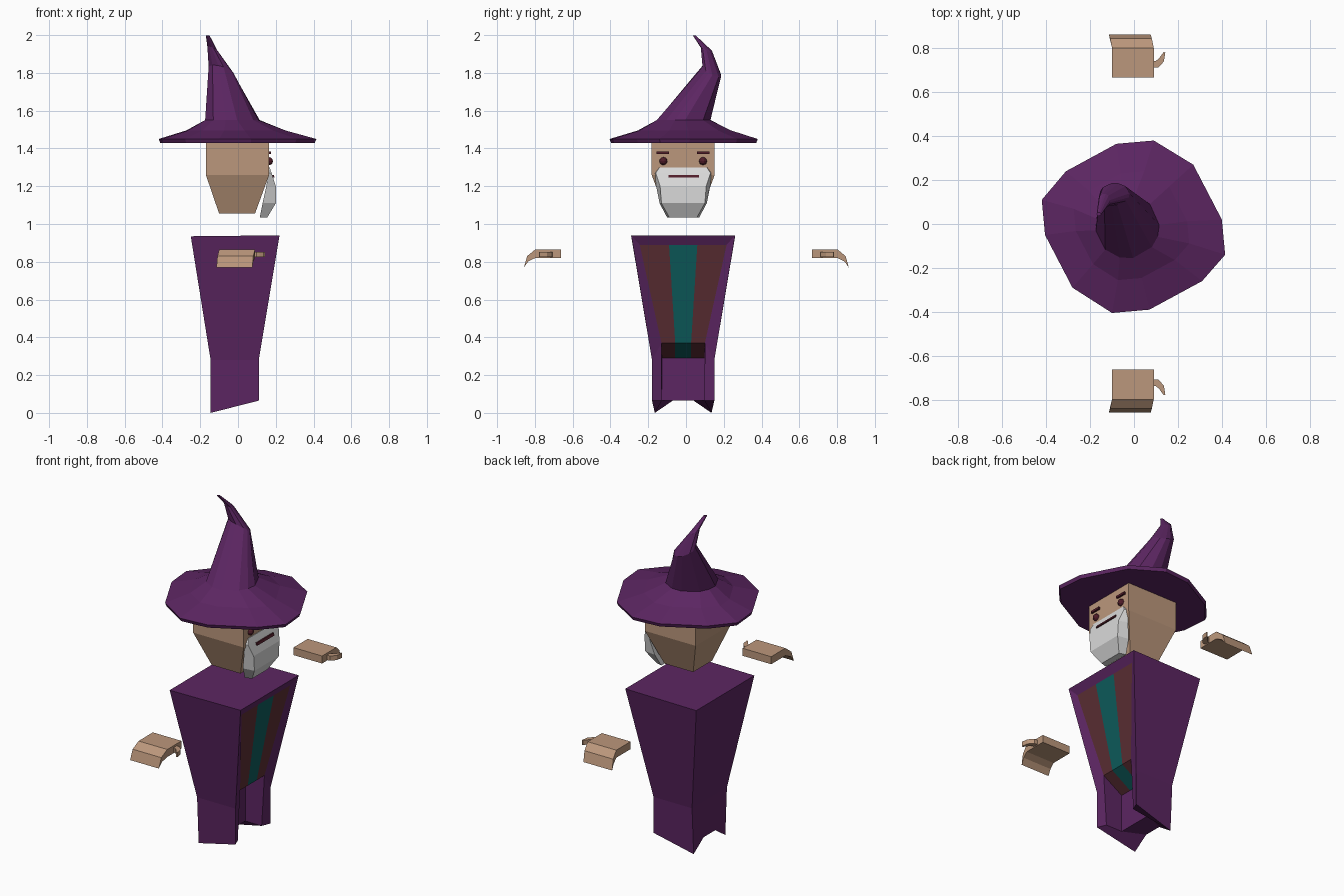
import bpy, bmesh, math
from mathutils import Vector

cube = bpy.data.objects.get("Cube")
if cube:
    bpy.data.objects.remove(cube, do_unlink=True)


def material(name, r, g, b):
    m = bpy.data.materials.new(name)
    m.use_nodes = True
    m.diffuse_color = (r, g, b, 1)
    node = next(n for n in m.node_tree.nodes if n.type == 'BSDF_PRINCIPLED')
    node.inputs["Base Color"].default_value = (r, g, b, 1)
    return m


purple = material("purple cloth", .107, .019, .122)
maroon = material("maroon cloth", .105, .027, .034)
teal = material("teal cloth", .004, .107, .107)
skin = material("tan skin", .50, .31, .20)
white = material("pale grey beard", .70, .70, .70)
dark = material("dark red features", .08, .012, .022)
MID = -.015  # sideways centre of the figure


def finish(name, bm, *mats):
    bmesh.ops.recalc_face_normals(bm, faces=bm.faces)
    mesh = bpy.data.meshes.new(name)
    bm.to_mesh(mesh)
    bm.free()
    for m in mats:
        mesh.materials.append(m)
    ob = bpy.data.objects.new(name, mesh)
    bpy.context.collection.objects.link(ob)
    return ob


def loft(name, rings, mat):
    """Skin a stack of equal-length point rings and cap both ends."""
    bm = bmesh.new()
    rows = [[bm.verts.new(p) for p in ring] for ring in rings]
    n = len(rows[0])
    for a, b in zip(rows, rows[1:]):
        for i in range(n):
            j = (i + 1) % n
            bm.faces.new((a[i], a[j], b[j], b[i]))
    bm.faces.new(rows[0])
    bm.faces.new(rows[-1])
    return finish(name, bm, mat)


def rect(x0, x1, h, z):
    return [(x0, MID - h, z), (x1, MID - h, z), (x1, MID + h, z), (x0, MID + h, z)]


def box(name, x, y, z, sx, sy, sz, mat, tilt=0):
    r = [[(x + sx * u + tilt * w, y + sy * v, z + sz * w)
          for u, v in ((-.5, -.5), (.5, -.5), (.5, .5), (-.5, .5))] for w in (-.5, .5)]
    return loft(name, r, mat)


# Robe: half-section points as (x, half width, z), mirrored sideways
points = {
    "top_back": (-.25, .275, .935), "top_front": (.22, .275, .94),
    "waist_back": (-.145, .165, .28), "waist_front": (.11, .165, .28),
    "hem_back": (-.145, .15, 0), "hem_front": (.11, .165, .065),
    "notch": (-.145, .055, .065),
    "rim_top": (.195, .23, .89), "rim_mid": (.105, .115, .37), "rim_low": (.088, .113, .065),
    "in_top": (-.02, .113, .29), "in_low": (-.02, .113, .065),
    "stripe_top": (.195, .075, .89), "stripe_mid": (.105, .042, .37), "stripe_in": (-.02, .042, .29),
}
bm = bmesh.new()
side = {s: {k: bm.verts.new((x, MID + s * h, z)) for k, (x, h, z) in points.items()}
        for s in (-1, 1)}
half_faces = [
    ("top_back top_front waist_front waist_back", 0),
    ("waist_back waist_front hem_front hem_back", 0),
    ("top_front waist_front rim_mid rim_top", 0),
    ("waist_front hem_front rim_low rim_mid", 0),
    ("rim_mid rim_low in_low in_top", 0),
    ("hem_front hem_back notch in_low rim_low", 0),
    ("rim_top rim_mid stripe_mid stripe_top", 1),
    ("rim_mid in_top stripe_in stripe_mid", 1),
]
for s in (-1, 1):
    for names, mat in half_faces:
        bm.faces.new([side[s][k] for k in names.split()]).material_index = mat
# faces that bridge both halves
bridges = [
    ("top_back top_front", 0), ("top_back waist_back", 0),
    ("waist_back hem_back notch", 0),
    ("top_front rim_top stripe_top", 0),
    ("stripe_top stripe_mid", 2), ("stripe_mid stripe_in", 2),
    ("stripe_in in_top in_low", 0), ("in_low notch", 0),
]
for names, mat in bridges:
    keys = names.split()
    loop = [side[1][k] for k in keys] + [side[-1][k] for k in reversed(keys)]
    bm.faces.new(loop).material_index = mat
finish("robe", bm, purple, maroon, teal)

# Head: box above, tapered jaw below
loft("head", [rect(-.10, .09, .09, 1.055), rect(-.17, .165, .167, 1.26),
              rect(-.17, .165, .167, 1.445)], skin)

# Beard rows: height, back x, back half width, front x, front half width
beard_rows = [(1.035, .115, .085, .155, .073), (1.11, .13, .125, .20, .115),
              (1.20, .15, .143, .20, .122), (1.27, .16, .15, .178, .145),
              (1.30, .16, .128, .168, .125)]
loft("beard", [[(xb, MID - hb, z), (xf, MID - hf, z), (xf, MID + hf, z), (xb, MID + hb, z)]
               for z, xb, hb, xf, hf in beard_rows], white)
box("mouth", .187, MID + .003, 1.252, .009, .16, .014, dark, -.005)

# Eyes and brows
for s, label in ((-1, "right"), (1, "left")):
    bm = bmesh.new()
    bmesh.ops.create_uvsphere(bm, u_segments=10, v_segments=6, radius=.021)
    bmesh.ops.translate(bm, verts=bm.verts, vec=(.165, MID + s * .105, 1.333))
    finish(label + "_eye", bm, dark)
    box(label + "_brow", .169, MID + s * .107, 1.378, .014, .066, .013, dark)

# Hat: irregular brim lofted up into a bent, tapering crown
brim = [(.40, .02), (.27, .27), (.09, .38), (-.08, .365), (-.31, .24), (-.42, .11),
        (-.405, -.05), (-.28, -.29), (-.10, -.405), (.07, -.39), (.31, -.26), (.415, -.14)]


def crown_ring(cx, cy, rx, ry, z, tx=0, ty=0):
    ring = []
    for x, y in brim:
        a = math.atan2(y, x)
        c, s = math.cos(a), math.sin(a)
        ring.append((cx + rx * c, cy + ry * s, z + tx * c + ty * s))
    return ring


loft("hat", [
    [(x * .98, y * .98, 1.43) for x, y in brim],
    [(x, y, 1.45) for x, y in brim],
    [(x * .63 - .01, y * .63, 1.495) for x, y in brim],
    crown_ring(-.03, -.012, .145, .145, 1.55),
    crown_ring(-.088, .137, .068, .05, 1.81, -.02, -.025),
    crown_ring(-.135, .108, .027, .030, 1.925, -.01, -.01),
    crown_ring(-.16, .045, .010, .008, 1.997),
], purple)

# Floating hands: (distance outward, z, backward shift) profile swept across the palm
profile = [(0, .865, 0), (.135, .865, 0), (.178, .83, .009), (.195, .77, .014),
           (.172, .802, .009), (.135, .82, 0), (0, .82, 0)]
# Thumb path: x, outward distance, half width
thumb = [(.08, .06, .016), (.105, .06, .016), (.125, .08, .013), (.139, .115, .004)]
for s, start, label in ((-1, .663, "right"), (1, .667, "left")):
    loft(label + "_hand", [[(x - d, s * (start + o), z) for o, z, d in profile]
                           for x in (-.10, .09)], skin)
    rings = []
    for i, (x, o, w) in enumerate(thumb):
        a, b = thumb[max(i - 1, 0)], thumb[min(i + 1, len(thumb) - 1)]
        side_dir = Vector((b[1] - a[1], a[0] - b[0])).normalized() * w
        rings.append([(x + k * side_dir.x, s * (start + o + k * side_dir.y), z)
                      for k, z in ((-1, .825), (1, .825), (1, .853), (-1, .853))])
    loft(label + "_thumb", rings, skin)
